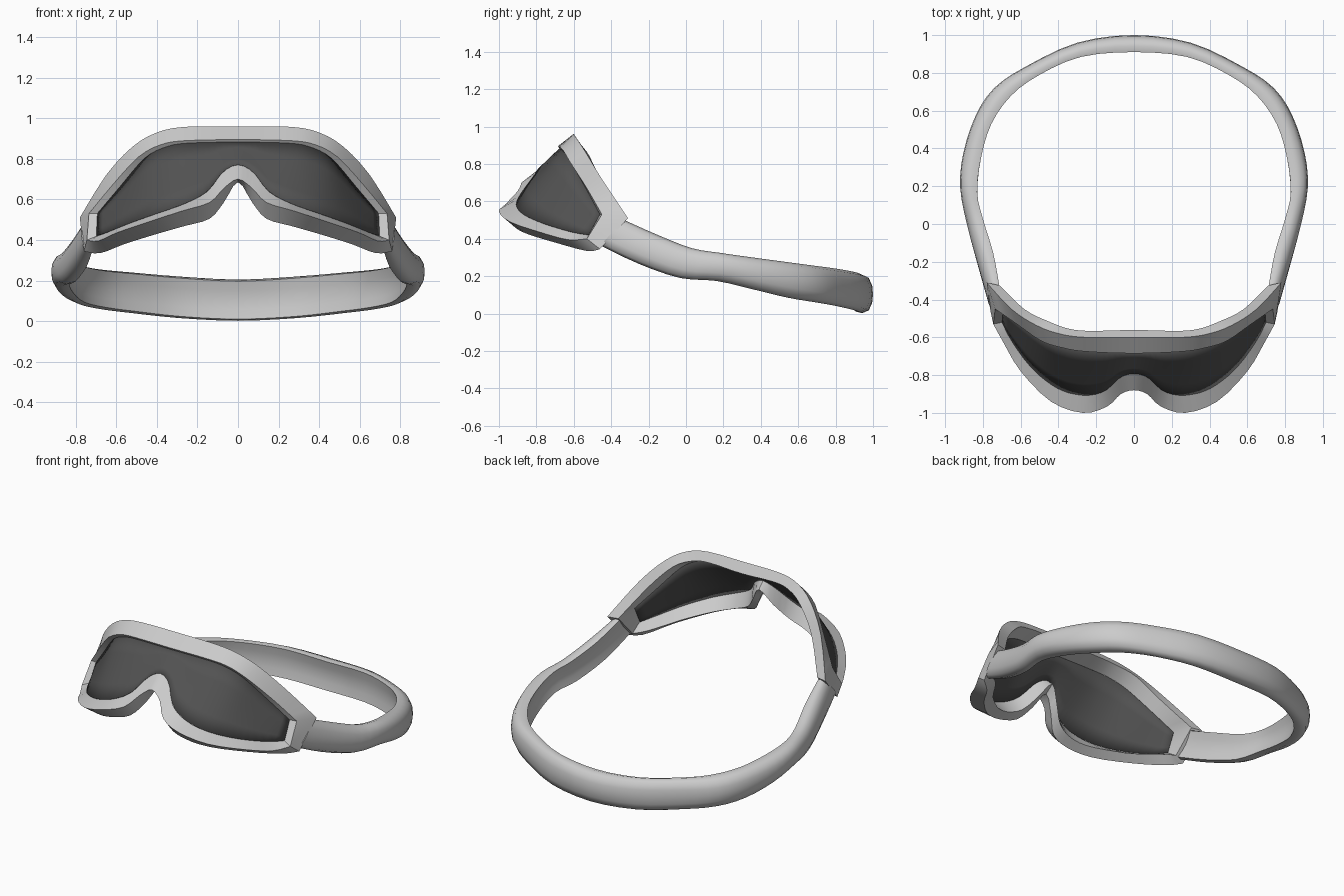
import bpy, bmesh
from mathutils import Vector

if "Cube" in bpy.data.objects:
    bpy.data.objects.remove(bpy.data.objects["Cube"])


def material(name, v):
    m = bpy.data.materials.new(name)
    m.diffuse_color = (v, v, v, 1)
    m.use_nodes = True
    m.node_tree.nodes["Principled BSDF"].inputs["Base Color"].default_value = m.diffuse_color
    return m


def smooth_path(rows, n):
    """Catmull-Rom through rows of numbers, n steps per span, clamped ends."""
    p = [rows[0]] + rows + [rows[-1]]
    out = []
    for i in range(1, len(p) - 2):
        for k in range(n):
            t = k / n
            out.append([0.5 * (2 * b + (c - a) * t + (2 * a - 5 * b + 4 * c - d) * t * t
                               + (3 * b - a - 3 * c + d) * t ** 3)
                        for a, b, c, d in zip(p[i - 1], p[i], p[i + 1], p[i + 2])])
    return out + [list(rows[-1])]


def mirrored(rows, x_cols):
    """Rows run from the centre line outwards; add the opposite half in front."""
    flip = [[-v if j in x_cols else v for j, v in enumerate(r)] for r in rows[1:]]
    return flip[::-1] + [list(r) for r in rows]


def grid_object(name, rings, mat, wrap_rows, wrap_cols, angle, caps=False):
    bm = bmesh.new()
    vs = [[bm.verts.new(p) for p in r] for r in rings]
    nr, nc = len(vs), len(vs[0])
    for i in range(nr if wrap_rows else nr - 1):
        for j in range(nc if wrap_cols else nc - 1):
            a, b = vs[i], vs[(i + 1) % nr]
            k = (j + 1) % nc
            bm.faces.new((a[j], a[k], b[k], b[j]))
    if caps:
        bm.faces.new(vs[0])
        bm.faces.new(vs[-1])
    bmesh.ops.recalc_face_normals(bm, faces=bm.faces)
    me = bpy.data.meshes.new(name)
    bm.to_mesh(me)
    bm.free()
    me.materials.append(mat)
    ob = bpy.data.objects.new(name, me)
    bpy.context.collection.objects.link(ob)
    bpy.ops.object.select_all(action='DESELECT')
    ob.select_set(True)
    bpy.context.view_layer.objects.active = ob
    bpy.ops.object.shade_smooth_by_angle(angle=angle)
    return ob


grey = material("light grey rubber", 0.6)
dark = material("dark lens", 0.085)

# Frame stations, centre outwards: outer back, outer front, inner front
upper = [
    (0, -.60, .96, 0, -.685, .895, 0, -.675, .88),
    (.26, -.60, .958, .26, -.675, .89, .25, -.665, .875),
    (.40, -.58, .93, .38, -.655, .87, .36, -.645, .855),
    (.52, -.535, .86, .49, -.62, .81, .46, -.61, .80),
    (.65, -.45, .72, .62, -.53, .67, .58, -.53, .66),
    (.78, -.31, .51, .735, -.45, .53, .69, -.46, .53),
]
lower = [
    (0, -.80, .685, 0, -.88, .70, 0, -.79, .77),
    (.07, -.84, .585, .07, -.90, .655, .075, -.81, .735),
    (.14, -.90, .505, .14, -.965, .585, .15, -.88, .64),
    (.26, -.92, .47, .27, -1.0, .545, .26, -.905, .58),
    (.40, -.86, .43, .44, -.94, .49, .40, -.87, .53),
    (.56, -.70, .38, .60, -.78, .435, .54, -.76, .48),
    (.68, -.53, .335, .69, -.63, .395, .65, -.61, .435),
    (.76, -.46, .345, .745, -.53, .40, .695, -.52, .42),
]
top = smooth_path(mirrored(upper, (0, 3, 6)), 3)
bottom = smooth_path(mirrored(lower, (0, 3, 6)), 3)


def frame_ring(s):
    ob, of, inf = Vector(s[:3]), Vector(s[3:6]), Vector(s[6:])
    return [ob, of, inf, ob + (inf - of).normalized() * 0.07]


grid_object("goggle_frame", [frame_ring(s) for s in top + bottom[::-1]],
            grey, True, True, 0.6)


# Lens stretched between the inner edges of the frame
def at_fraction(path, f):
    pts = [Vector(s[6:]) for s in path]
    x = f * pts[-1].x
    for a, b in zip(pts, pts[1:]):
        if x <= b.x + 1e-6:
            return a.lerp(b, (x - a.x) / max(b.x - a.x, 1e-6))
    return pts[-1]


columns = []
for i in range(49):
    f = i / 24 - 1
    a, b = at_fraction(top, f), at_fraction(bottom, f)
    columns.append([a.lerp(b, k / 4) for k in range(5)])
lens = grid_object("lens", columns, dark, False, False, 0.8)
sol = lens.modifiers.new("thickness", 'SOLIDIFY')
sol.thickness = 0.008
sol.offset = 0

# Strap stations, back centre to temple:
# inner x, y, outer x, y, top z, bottom z, forward lean
strap = [
    (0, .91, 0, 1.0, .205, .002, 0),
    (.28, .885, .30, .96, .22, .015, 0),
    (.50, .79, .57, .835, .24, .04, 0),
    (.65, .68, .74, .72, .255, .06, 0),
    (.755, .53, .84, .57, .275, .085, 0),
    (.81, .35, .905, .37, .30, .13, 0),
    (.83, .16, .92, .19, .325, .175, .01),
    (.80, 0, .885, 0, .35, .19, .03),
    (.745, -.20, .83, -.20, .42, .265, .05),
    (.712, -.395, .772, -.395, .50, .365, .065),
]
profile = [(-1, -.92), (-.3, -1), (.5, -.85), (.9, -.45), (1, 0), (.9, .45),
           (.5, .85), (-.3, 1), (-1, .92), (-.75, .45), (-.65, 0), (-.75, -.45)]


def strap_ring(s):
    a, b = Vector((s[0], s[1], 0)), Vector((s[2], s[3], 0))
    mid, n = (a + b) / 2, (b - a) / 2
    mid.z = (s[4] + s[5]) / 2
    u = Vector((0, s[6], (s[4] - s[5]) / 2))
    return [mid + n * p + u * q for p, q in profile]


grid_object("head_strap",
            [strap_ring(s) for s in smooth_path(mirrored(strap, (0, 2)), 3)],
            grey, False, True, 0.8, caps=True)
